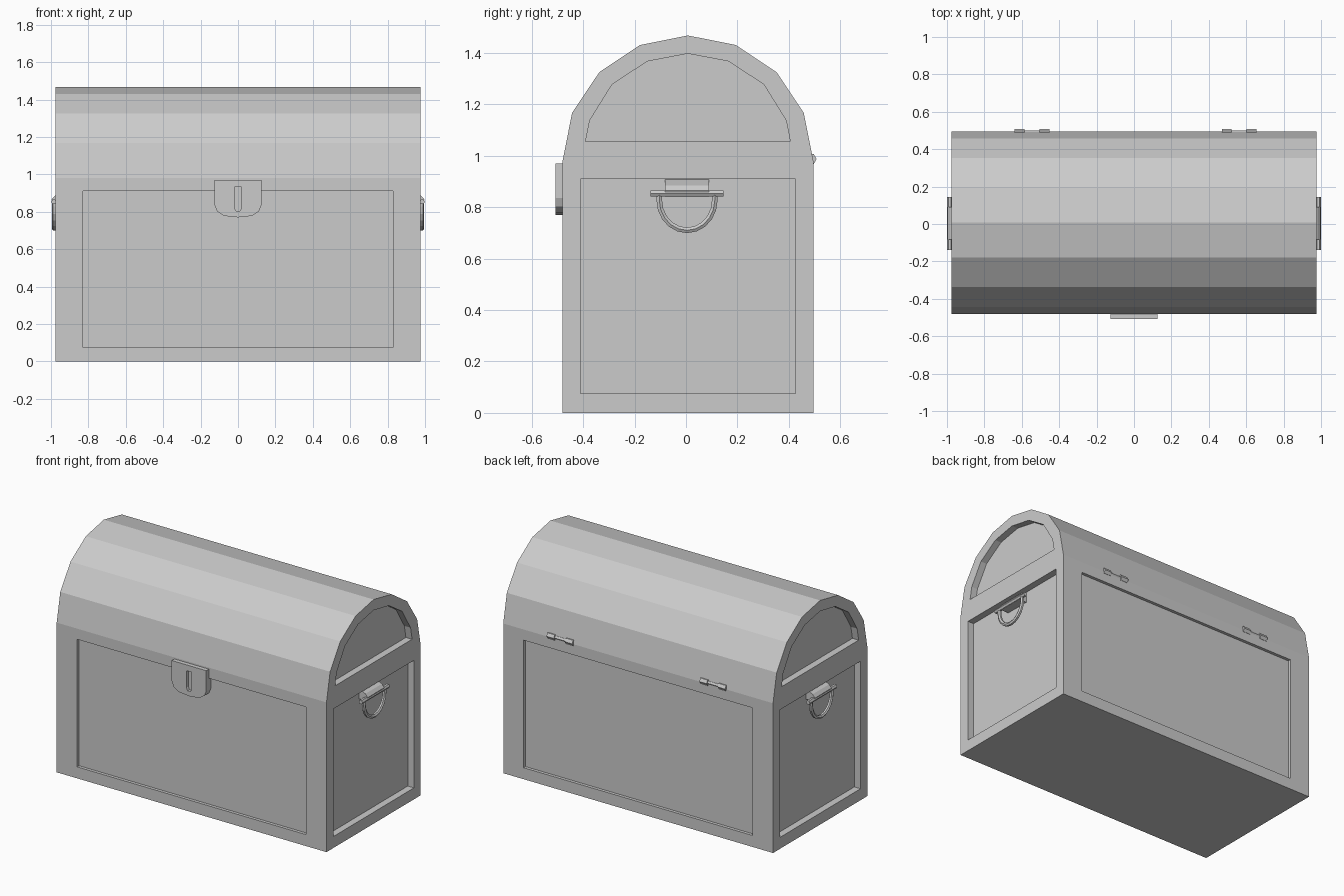
import bpy, bmesh
from math import sin, cos, pi, radians
from mathutils import Vector

if "Cube" in bpy.data.objects:
    bpy.data.objects.remove(bpy.data.objects["Cube"])


def prism(name, pts, axis, lo, hi):
    """Extrude a 2D profile along x (pts = y,z) or along y (pts = x,z)."""
    bm = bmesh.new()
    place = (lambda p, d: (d, p[0], p[1])) if axis == 'X' else (lambda p, d: (p[0], d, p[1]))
    face = bm.faces.new([bm.verts.new(place(p, lo)) for p in pts])
    new = bmesh.ops.extrude_face_region(bm, geom=[face])['geom']
    step = Vector((hi - lo, 0, 0)) if axis == 'X' else Vector((0, hi - lo, 0))
    bmesh.ops.translate(bm, vec=step, verts=[v for v in new if isinstance(v, bmesh.types.BMVert)])
    bmesh.ops.recalc_face_normals(bm, faces=bm.faces)
    me = bpy.data.meshes.new(name)
    bm.to_mesh(me)
    bm.free()
    ob = bpy.data.objects.new(name, me)
    bpy.context.collection.objects.link(ob)
    return ob


def rect(a, b, c, d):
    return [(a, c), (b, c), (b, d), (a, d)]


def ngon(cy, cz, r, n, start=0.0):
    return [(cy + r * cos(start + 2 * pi * i / n), cz + r * sin(start + 2 * pi * i / n)) for i in range(n)]


def carve(ob, cutter):
    mod = ob.modifiers.new("recess", 'BOOLEAN')
    mod.operation = 'DIFFERENCE'
    mod.solver = 'EXACT'
    mod.object = cutter
    bpy.context.view_layer.objects.active = ob
    bpy.ops.object.modifier_apply(modifier=mod.name)
    bpy.data.objects.remove(cutter)


W, CY, R, SPRING = 0.977, 0.0075, 0.4875, 0.98

# chest: straight walls with an eight-sided barrel lid
arch = [(CY + R * cos(pi * i / 8), SPRING + R * sin(pi * i / 8)) for i in range(9)]
chest = prism("chest", [(CY - R, 0), (CY + R, 0)] + arch, 'X', -W, W)

# recessed panels on front and back
for y0, y1 in ((-0.6, CY - R + 0.02), (CY + R - 0.02, 0.6)):
    carve(chest, prism("panel_cutter", rect(-0.83, 0.83, 0.075, 0.91), 'Y', y0, y1))

# recessed panels on both ends, wall and lid
half = [(0.398, 1.055), (0.382, 1.137), (0.295, 1.277), (0.158, 1.367)]
lid = [(CY + y, z) for y, z in half] + [(CY, 1.397)] + [(CY - y, z) for y, z in reversed(half)]
for s in (-1, 1):
    for shape in (rect(-0.41, 0.425, 0.075, 0.91), lid):
        carve(chest, prism("panel_cutter", shape, 'X', s * (W - 0.045), s * 1.2))

# lock plate with rounded bottom and keyhole slot
side = [(0.125, 0.97), (0.125, 0.835), (0.112, 0.803), (0.075, 0.778)]
lock = prism("lock_plate", side + [(0, 0.77)] + [(-x, z) for x, z in reversed(side)], 'Y', -0.507, -0.455)
slot = rect(-0.019, 0.019, 0.82, 0.932)
slot[0:2] = [(-0.019, 0.82), (-0.01, 0.803), (0.01, 0.803), (0.019, 0.82)]
carve(lock, prism("slot_cutter", slot, 'Y', -0.6, -0.487))

# hinges: two knuckles joined by a thinner pin
for i, x in enumerate((-0.545, 0.5625)):
    for j, (a, b, r) in enumerate(((-0.093, -0.04, 0.022), (-0.04, 0.04, 0.014), (0.04, 0.093, 0.022))):
        prism(f"hinge_{i}_{j}", ngon(0.486, 0.987, r, 6), 'X', x + a, x + b)

# end handles: sloped mount, rod and hanging half ring
for s, side_name in ((-1, "left"), (1, "right")):
    mount = [(s * 0.925, 0.84), (s * 0.99, 0.84), (s * 0.997, 0.865), (s * 0.98, 0.885), (s * 0.925, 0.91)]
    prism(f"handle_mount_{side_name}", mount, 'Y', -0.082, 0.09)
    prism(f"handle_rod_{side_name}", ngon(s * 0.985, 0.853, 0.014, 6), 'Y', -0.138, 0.145)
    cu = bpy.data.curves.new(f"handle_ring_{side_name}", 'CURVE')
    cu.dimensions = '3D'
    cu.bevel_depth = 0.0125
    cu.bevel_resolution = 1
    cu.use_fill_caps = True
    path = [(0.108, 0.853)] + [(0.108 * cos(a), 0.828 - 0.118 * sin(a)) for a in [pi * k / 10 for k in range(11)]]
    path.append((-0.108, 0.853))
    sp = cu.splines.new('POLY')
    sp.points.add(len(path) - 1)
    sp.use_smooth = False
    for p, (y, z) in zip(sp.points, path):
        p.co = (s * 0.983, y + 0.004, z, 1)
    ring = bpy.data.objects.new(cu.name, cu)
    bpy.context.collection.objects.link(ring)
